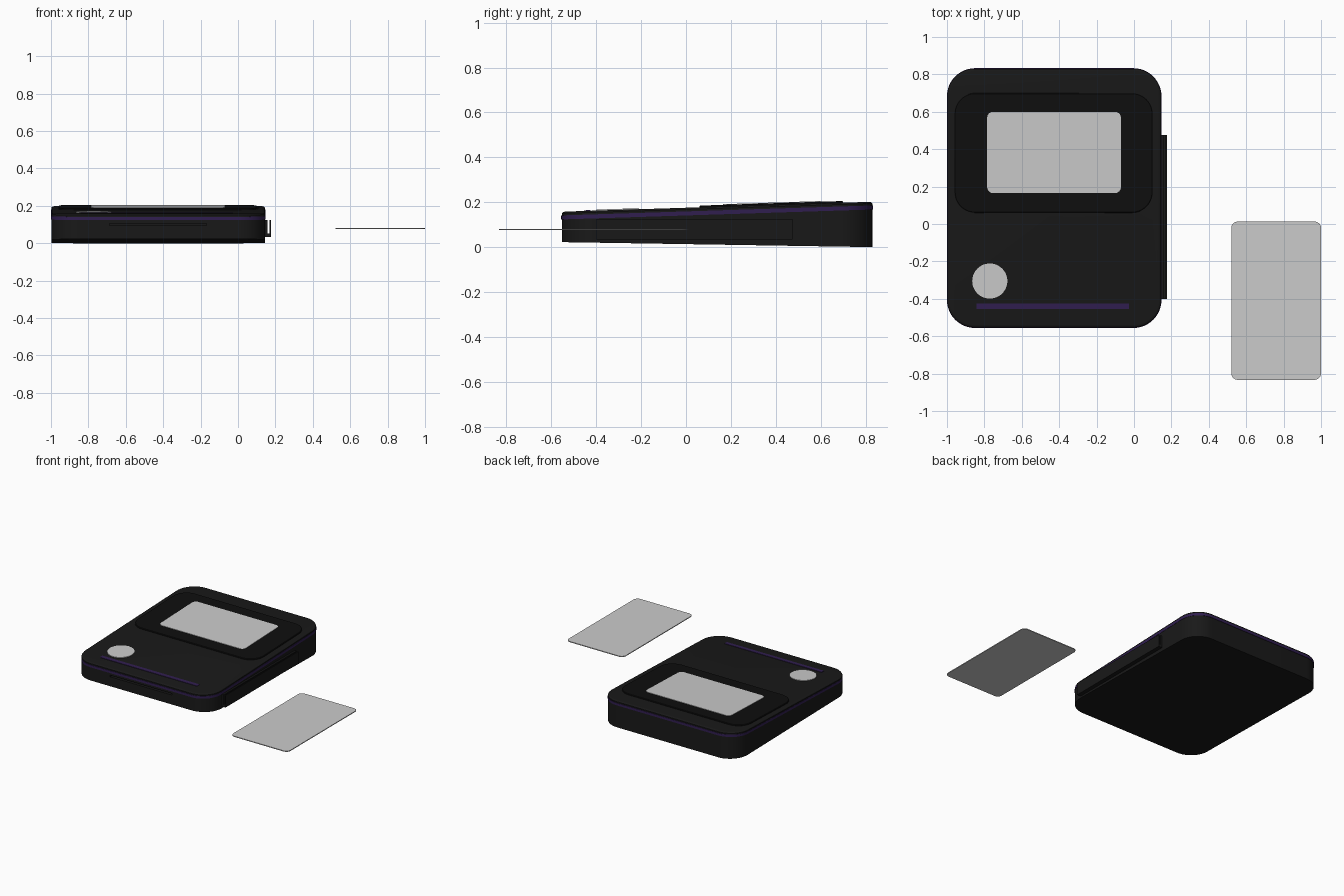
import bpy, bmesh, math

if "Cube" in bpy.data.objects:
    bpy.data.objects.remove(bpy.data.objects["Cube"])


def material(name, rgb):
    m = bpy.data.materials.new(name)
    m.diffuse_color = (*rgb, 1)
    m.use_nodes = True
    m.node_tree.nodes["Principled BSDF"].inputs["Base Color"].default_value = m.diffuse_color
    return m


BLACK = material("black_plastic", (0.0095, 0.0095, 0.0095))
DARK = material("dark_bezel", (0.0045, 0.0045, 0.0045))
PURPLE = material("purple_accent", (0.03, 0.013, 0.08))
TILT = 0.032  # slope of the top face along y


def finish(bm, name, mat, smooth=True):
    bmesh.ops.remove_doubles(bm, verts=bm.verts, dist=1e-5)
    bmesh.ops.recalc_face_normals(bm, faces=bm.faces)
    me = bpy.data.meshes.new(name)
    bm.to_mesh(me)
    bm.free()
    ob = bpy.data.objects.new(name, me)
    bpy.context.collection.objects.link(ob)
    if mat:
        me.materials.append(mat)
    bpy.ops.object.select_all(action='DESELECT')
    ob.select_set(True)
    bpy.context.view_layer.objects.active = ob
    if smooth:
        bpy.ops.object.shade_smooth_by_angle(angle=math.radians(30))
    return ob


def slab(name, x0, x1, y0, y1, r, levels, mat=None, seg=12):
    """Rounded rectangle lofted through levels of (inset, z at y=0, slope in y)."""
    bm = bmesh.new()
    rings = []
    corners = [(x1 - r, y1 - r), (x0 + r, y1 - r), (x0 + r, y0 + r), (x1 - r, y0 + r)]
    for inset, z, slope in levels:
        ring = []
        for k, (cx, cy) in enumerate(corners):
            for i in range(seg + 1):
                a = math.pi / 2 * (k + i / seg)
                x, y = cx + (r - inset) * math.cos(a), cy + (r - inset) * math.sin(a)
                ring.append(bm.verts.new((x, y, z + slope * y)))
        rings.append(ring)
    for lo, hi in zip(rings, rings[1:]):
        for i in range(len(lo)):
            j = (i + 1) % len(lo)
            bm.faces.new((lo[i], lo[j], hi[j], hi[i]))
    bm.faces.new(rings[0][::-1])
    bm.faces.new(rings[-1])
    return finish(bm, name, mat)


def box(name, x0, x1, y0, y1, z0, z1, mat=None):
    bm = bmesh.new()
    bmesh.ops.create_cube(bm, size=1)
    for v in bm.verts:
        v.co.x = x0 if v.co.x < 0 else x1
        v.co.y = y0 if v.co.y < 0 else y1
        v.co.z = z0 if v.co.z < 0 else z1
    return finish(bm, name, mat, False)


# wedge-shaped lower shell
X0, X1, Y0, Y1 = -0.998, 0.145, -0.553, 0.830
shell = slab("lower_shell", X0, X1, Y0, Y1, 0.147,
             [(0, 0.0133, -0.016), (0, 0.141, TILT)], BLACK)

# shallow slot in the front wall
cutter = box("slot_cutter", -0.687, -0.168, -0.6, -0.525, 0.094, 0.106)
cutter.hide_render = True
mod = shell.modifiers.new("slot", 'BOOLEAN')
mod.object = cutter
mod.solver = 'EXACT'
bpy.context.view_layer.objects.active = shell
bpy.ops.object.modifier_apply(modifier=mod.name)
bpy.data.objects.remove(cutter)

# purple band between the shells
slab("accent_band", -1.0, 0.147, -0.556, 0.833, 0.15,
     [(0, 0.141, TILT), (0, 0.159, TILT)], PURPLE)

# top cover with rounded upper edge
slab("top_cover", X0, X1, Y0, Y1, 0.147,
     [(0, 0.159, TILT), (0, 0.168, TILT), (0.003, 0.172, TILT),
      (0.008, 0.1745, TILT), (0.014, 0.1755, TILT)], BLACK)

# raised screen surround and screen
slab("screen_bezel", -0.96, 0.10, 0.06, 0.70, 0.11,
     [(0, 0.17, TILT), (0, 0.180, TILT), (0.004, 0.183, TILT)], DARK)
slab("screen", -0.785, -0.07, 0.165, 0.60, 0.032,
     [(0, 0.18, TILT), (0, 0.186, TILT)])

# round button and accent bar on the cover
slab("round_button", -0.865, -0.677, -0.399, -0.211, 0.094,
     [(0, 0.17, TILT), (0, 0.180, TILT)])
slab("accent_bar", -0.842, -0.026, -0.455, -0.425, 0.002,
     [(0, 0.17, TILT), (0, 0.1785, TILT)], PURPLE, 2)

# U-shaped swipe channel on the right side
bm = bmesh.new()
profile = [(0.135, 0.033), (0.176, 0.033), (0.176, 0.125), (0.169, 0.125),
           (0.169, 0.052), (0.159, 0.052), (0.159, 0.125), (0.135, 0.125)]
f = bm.faces.new([bm.verts.new((x, -0.40, z)) for x, z in profile])
out = bmesh.ops.extrude_face_region(bm, geom=[f])
for v in out["geom"]:
    if isinstance(v, bmesh.types.BMVert):
        v.co.y = 0.475
finish(bm, "swipe_channel", BLACK, False)

# loose card
slab("card", 0.52, 1.0, -0.833, 0.013, 0.035, [(0, 0.0755, 0), (0, 0.0815, 0)])
